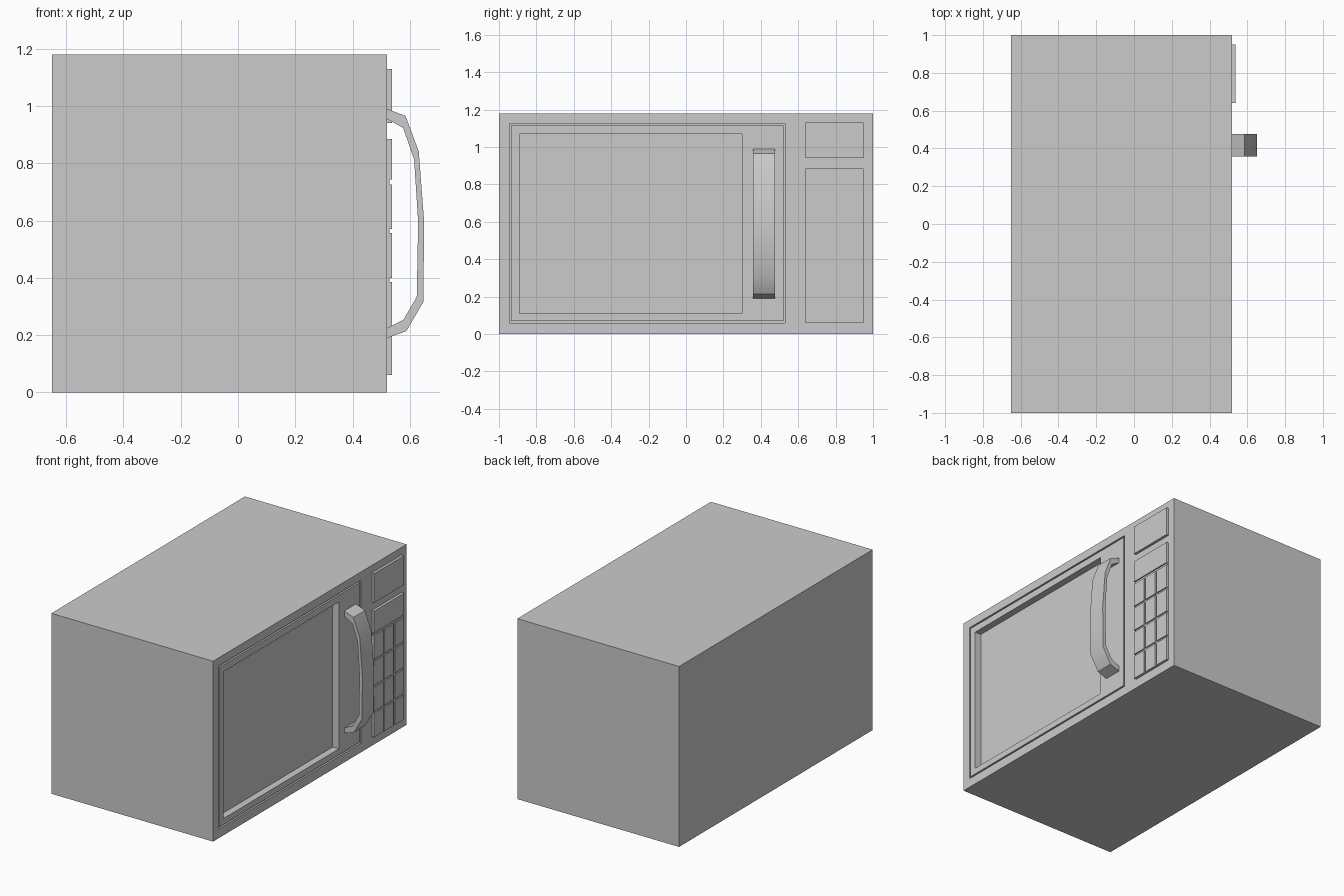
import bpy, bmesh, math

if "Cube" in bpy.data.objects:
    bpy.data.objects.remove(bpy.data.objects["Cube"])

FRONT = 0.52          # x of the door side


def box(name, x, y, z):
    """Box from (min, max) ranges."""
    bm = bmesh.new()
    bmesh.ops.create_cube(bm, size=1)
    for v in bm.verts:
        v.co = [r[0] + (c + 0.5) * (r[1] - r[0]) for c, r in zip(v.co, (x, y, z))]
    return to_object(name, bm)


def to_object(name, bm):
    bmesh.ops.recalc_face_normals(bm, faces=bm.faces)
    me = bpy.data.meshes.new(name)
    bm.to_mesh(me)
    bm.free()
    ob = bpy.data.objects.new(name, me)
    bpy.context.collection.objects.link(ob)
    return ob


def cut(target, cutter):
    mod = target.modifiers.new("cut", 'BOOLEAN')
    mod.operation = 'DIFFERENCE'
    mod.solver = 'EXACT'
    mod.object = cutter
    cutter.hide_render = True
    cutter.hide_set(True)


# Body with a shallow door seat and a deeper window recess
body = box("body", (-0.65, FRONT), (-1, 1), (0, 1.18))
seat = box("door_seat_cutter", (FRONT - 0.012, 0.7), (-0.945, 0.53), (0.06, 1.125))
window = box("window_cutter", (FRONT - 0.045, 0.7), (-0.89, 0.30), (0.11, 1.07))
cut(body, seat)
cut(body, window)

# Door frame, flush with the body and leaving a thin groove around it
door = box("door_frame", (FRONT - 0.012, FRONT), (-0.935, 0.52), (0.07, 1.115))
window_hole = box("door_window_cutter", (0.4, 0.7), (-0.89, 0.30), (0.11, 1.07))
cut(door, window_hole)

# Handle: side profile extruded across its width
profile = [(0.52, 0.99), (0.585, 0.965), (0.631, 0.842), (0.65, 0.595),
           (0.647, 0.316), (0.588, 0.214), (0.52, 0.19),
           (0.52, 0.225), (0.577, 0.253), (0.624, 0.333), (0.629, 0.595),
           (0.615, 0.812), (0.577, 0.923), (0.52, 0.955)]
bm = bmesh.new()
face = bm.faces.new([bm.verts.new((x, 0.357, z)) for x, z in profile])
ext = bmesh.ops.extrude_face_region(bm, geom=[face])
bmesh.ops.translate(bm, vec=(0, 0.12, 0),
                    verts=[g for g in ext["geom"] if isinstance(g, bmesh.types.BMVert)])
handle = to_object("handle", bm)
bpy.context.view_layer.objects.active = handle
handle.select_set(True)
bpy.ops.object.shade_smooth_by_angle(angle=math.radians(35))

# Display and keypad
TOP, MID = 0.537, 0.529
Y0, Y1, Z0, Z1 = 0.64, 0.95, 0.06, 0.74
GAP = 0.014
box("display", (FRONT, TOP), (Y0, Y1), (0.94, 1.13))
box("keypad_base", (FRONT, MID), (Y0, Y1), (Z0, 0.885))
box("keypad_header", (MID, TOP), (Y0, Y1), (Z1 + GAP / 2 - 0.004, 0.885))
pitch_y = (Y1 - Y0 + GAP) / 3
pitch_z = (Z1 - Z0) / 4
for row in range(4):
    for col in range(3):
        y = Y0 + col * pitch_y
        z = Z0 + row * pitch_z
        box(f"button_{row}_{col}", (MID, TOP), (y, y + pitch_y - GAP),
            (z, z + pitch_z - GAP))
